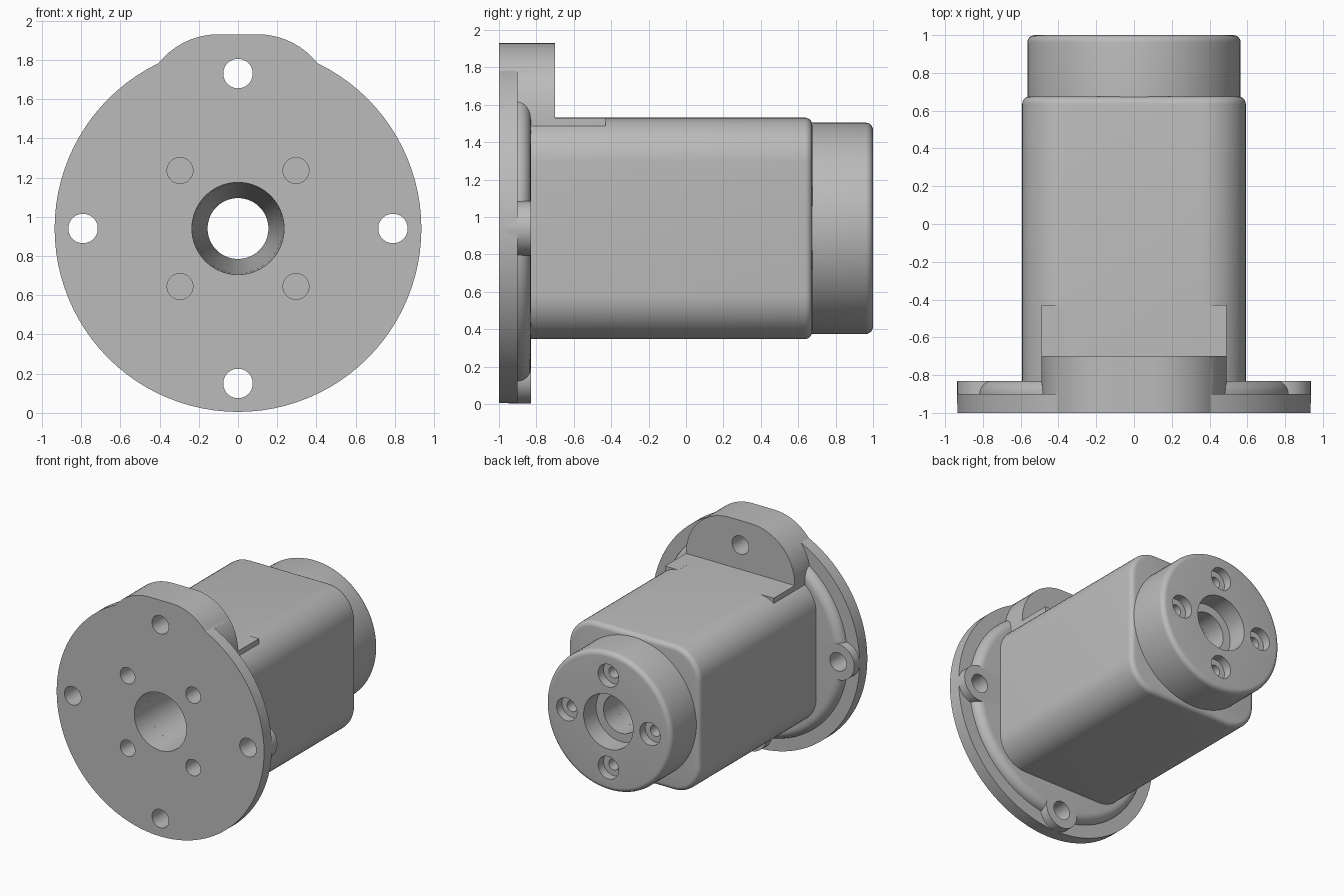
import bpy, bmesh, math
from mathutils import Matrix, Vector

cube = bpy.data.objects.get("Cube")
if cube:
    bpy.data.objects.remove(cube, do_unlink=True)

AXIS_Z = 0.94      # height of the main axis
SEG = 96

metal = bpy.data.materials.new("plain grey metal")
metal.use_nodes = True
GREY = (0.5, 0.5, 0.5, 1)
metal.diffuse_color = GREY
metal.node_tree.nodes["Principled BSDF"].inputs["Base Color"].default_value = GREY


def finish(name, bm):
    bmesh.ops.recalc_face_normals(bm, faces=bm.faces)
    mesh = bpy.data.meshes.new(name)
    bm.to_mesh(mesh)
    bm.free()
    mesh.materials.append(metal)
    obj = bpy.data.objects.new(name, mesh)
    bpy.context.collection.objects.link(obj)
    return obj


def lathe(name, profile):
    """Turn a closed (y, radius) profile around the main axis."""
    bm = bmesh.new()
    rings = []
    for i in range(SEG):
        a = math.tau * i / SEG
        rings.append([bm.verts.new((r * math.sin(a), y, AXIS_Z + r * math.cos(a)))
                      for y, r in profile])
    n = len(profile)
    for i in range(SEG):
        p, q = rings[i], rings[(i + 1) % SEG]
        for j in range(n):
            k = (j + 1) % n
            bm.faces.new((p[j], p[k], q[k], q[j]))
    return finish(name, bm)


def rod(x, z, y0, y1, r0, r1=None):
    """Cylinder or cone along y."""
    bm = bmesh.new()
    place = Matrix.Translation((x, (y0 + y1) / 2, z)) @ Matrix.Rotation(-math.pi / 2, 4, 'X')
    bmesh.ops.create_cone(bm, cap_ends=True, segments=48, radius1=r0,
                          radius2=r0 if r1 is None else r1, depth=y1 - y0, matrix=place)
    return finish("rod", bm)


def prism(name, outline, y0, y1):
    """Extrude an (x, z) outline along y."""
    bm = bmesh.new()
    face = bm.faces.new([bm.verts.new((x, y0, z)) for x, z in outline])
    out = bmesh.ops.extrude_face_region(bm, geom=[face])
    verts = [v for v in out["geom"] if isinstance(v, bmesh.types.BMVert)]
    bmesh.ops.translate(bm, verts=verts, vec=Vector((0, y1 - y0, 0)))
    return finish(name, bm)


def arc(cx, cz, r, start, end, steps=12):
    angles = [math.radians(start + (end - start) * i / steps) for i in range(steps + 1)]
    return [(cx + r * math.cos(a), cz + r * math.sin(a)) for a in angles]


def combine(obj, tool, operation):
    mod = obj.modifiers.new("combine", 'BOOLEAN')
    mod.operation, mod.solver, mod.object = operation, 'EXACT', tool
    bpy.context.view_layer.objects.active = obj
    bpy.ops.object.modifier_apply(modifier=mod.name)
    bpy.data.objects.remove(tool, do_unlink=True)


def bore(y):
    """Radius of the tapered bore."""
    return 0.235 - 0.08 * (y + 1) / 1.84


def around(radius, offset=0):
    for i in range(4):
        a = math.radians(90 * i + offset)
        yield radius * math.cos(a), AXIS_Z + radius * math.sin(a)


# Flange: disc with a raised round-edged step
step = arc(-0.9, 0.76, 0.07, 90, 0, 8)
flange = lathe("mounting_flange", [(-1, bore(-1)), (-1, 0.935), (-0.9, 0.935)]
               + step + [(-0.83, bore(-0.83))])

# Top lug and bolt bosses
lug = prism("lug", [(-0.49, 1.48), (0.49, 1.48)] + arc(0.1, 1.54, 0.39, 0, 90, 16)
            + arc(-0.1, 1.54, 0.39, 90, 180, 16), -1, -0.7)
combine(flange, lug, 'UNION')
for i, (x, z) in enumerate(around(0.79)):
    if i != 1:
        combine(flange, rod(x, z, -0.95, -0.83, 0.146), 'UNION')

# Bolt holes through the flange, blind holes in its face
for x, z in around(0.79):
    combine(flange, rod(x, z, -1.1, -0.6, 0.075), 'DIFFERENCE')
for x, z in around(0.418, 45):
    combine(flange, rod(x, z, -1.1, -0.85, 0.066), 'DIFFERENCE')

# Body: rounded square block with a softened rear edge
HALF, R = 0.592, 0.24
c = HALF - R
outline = [p for i, (sx, sz) in enumerate([(1, 1), (-1, 1), (-1, -1), (1, -1)])
           for p in arc(sx * c, AXIS_Z + sz * c, R, 90 * i, 90 * i + 90)]
body = prism("main_body", outline, -0.83, 0.675)
bm = bmesh.new()
bm.from_mesh(body.data)
rear = [e for e in bm.edges if all(v.co.y > 0.6 for v in e.verts)]
bmesh.ops.bevel(bm, geom=rear, offset=0.04, segments=5, profile=0.5, affect='EDGES')
bm.to_mesh(body.data)
bm.free()
combine(body, rod(0, AXIS_Z, -1, 0.84, bore(-1), bore(0.84)), 'DIFFERENCE')

# Side fins under the lug
fins = []
for side, name in ((1, "left_fin"), (-1, "right_fin")):
    fins.append(prism(name, [(side * 0.37, 1.47), (side * 0.49, 1.47),
                             (side * 0.49, 1.531), (side * 0.37, 1.531)], -0.83, -0.43))

# Rear cap with a stepped bore and counterbored screw holes
edge = arc(0.96, 0.525, 0.04, 90, 0, 6)
cap = lathe("rear_cap", [(0.64, bore(0.64)), (0.64, 0.565)] + edge
            + [(1, 0.223), (0.84, 0.223), (0.84, bore(0.84))])
for x, z in around(0.375):
    combine(cap, rod(x, z, 0.93, 1.1, 0.092), 'DIFFERENCE')
    combine(cap, rod(x, z, 0.72, 1.05, 0.045), 'DIFFERENCE')

# Smooth shading with sharp edges kept
bpy.ops.object.select_all(action='DESELECT')
for obj in [flange, body, cap] + fins:
    obj.select_set(True)
bpy.context.view_layer.objects.active = body
bpy.ops.object.shade_smooth_by_angle(angle=math.radians(30))
